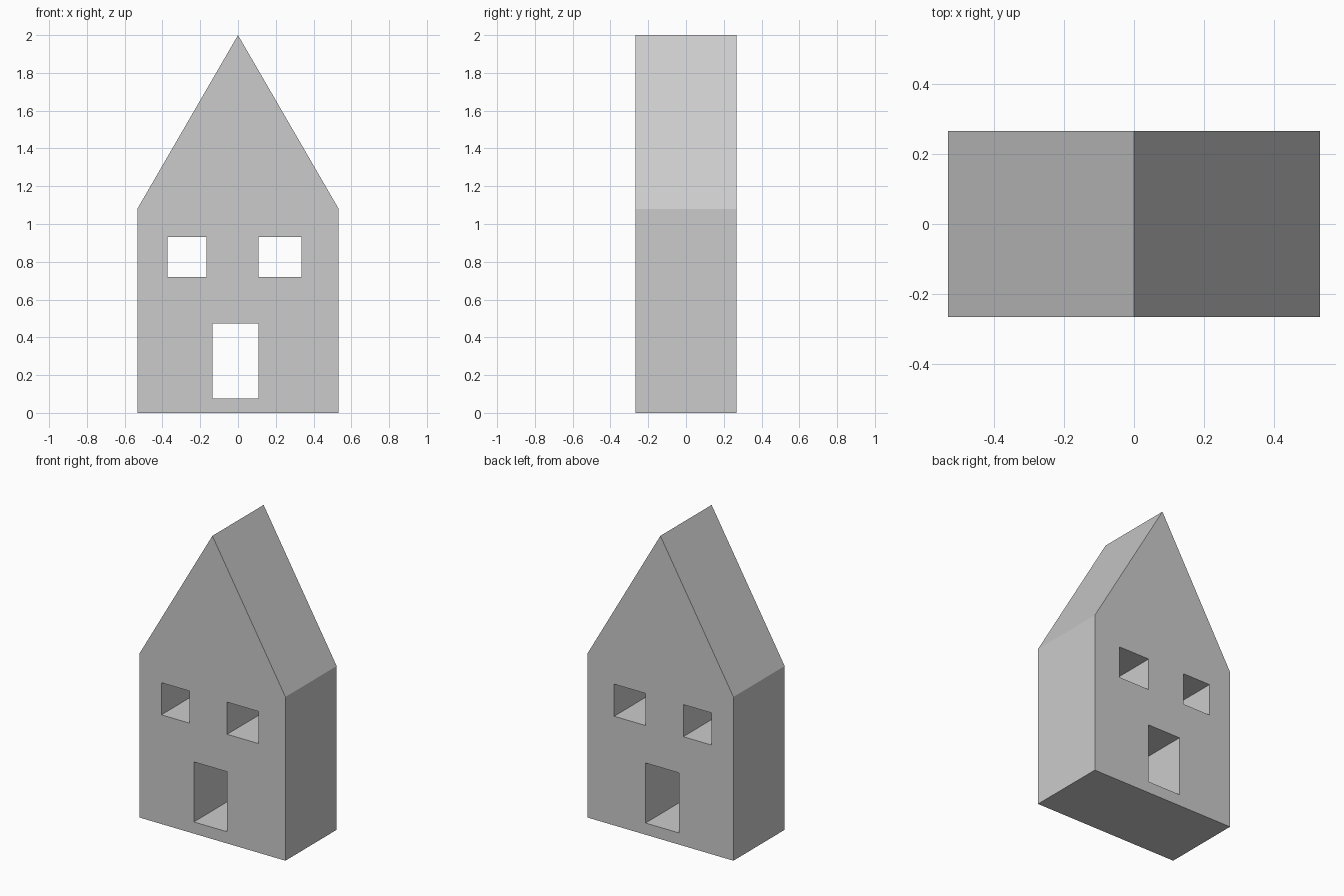
import bpy
import math

if "Cube" in bpy.data.objects:
    bpy.data.objects.remove(bpy.data.objects["Cube"])

HALF_WIDTH, HALF_DEPTH = 0.533, 0.267
EAVE, RIDGE = 1.08, 2.0

grey = bpy.data.materials.new("plain grey")
grey.use_nodes = True
colour = (0.6, 0.6, 0.6, 1)
grey.diffuse_color = colour
grey.node_tree.nodes["Principled BSDF"].inputs["Base Color"].default_value = colour


def rectangle(left, right, bottom, top):
    return [(left, bottom), (right, bottom), (right, top), (left, top)]


# Gabled outline, with openings that run through the full depth
gable = [(-HALF_WIDTH, 0), (HALF_WIDTH, 0), (HALF_WIDTH, EAVE),
         (0, RIDGE), (-HALF_WIDTH, EAVE)]
right_window = rectangle(-0.372, -0.167, 0.72, 0.932)
left_window = rectangle(0.108, 0.337, 0.72, 0.932)
doorway = rectangle(-0.135, 0.108, 0.077, 0.473)

# House block: the filled profile extruded from front to back
profile = bpy.data.curves.new("house_profile", "CURVE")
profile.dimensions = "2D"
profile.fill_mode = "BOTH"
profile.extrude = HALF_DEPTH
for outline in (gable, right_window, left_window, doorway):
    spline = profile.splines.new("POLY")
    spline.points.add(len(outline) - 1)
    for point, (x, z) in zip(spline.points, outline):
        point.co = (x, z, 0, 1)
    spline.use_cyclic_u = True
profile.materials.append(grey)

house = bpy.data.objects.new("house", profile)
bpy.context.collection.objects.link(house)
house.rotation_euler.x = math.pi / 2

# Solid, flat-shaded mesh
bpy.ops.object.select_all(action="DESELECT")
house.select_set(True)
bpy.context.view_layer.objects.active = house
bpy.ops.object.convert(target="MESH")
bpy.ops.object.mode_set(mode="EDIT")
bpy.ops.mesh.select_all(action="SELECT")
bpy.ops.mesh.remove_doubles(threshold=0.0005)
bpy.ops.mesh.normals_make_consistent(inside=False)
bpy.ops.object.mode_set(mode="OBJECT")
bpy.ops.object.shade_flat()
